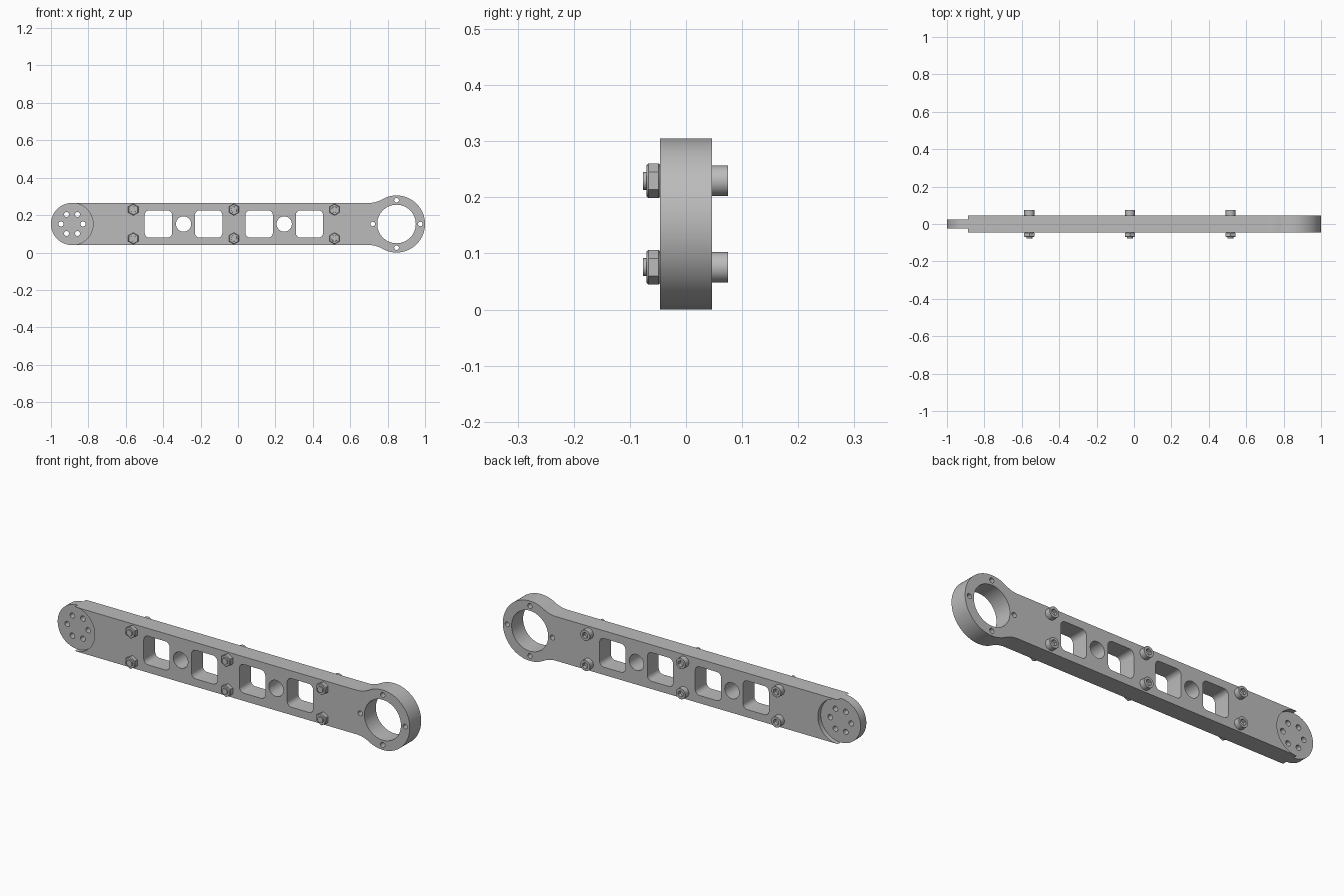
import bpy, bmesh
from math import sin, cos, pi, radians, sqrt, atan2

cube = bpy.data.objects.get("Cube")
if cube:
    bpy.data.objects.remove(cube, do_unlink=True)

steel = bpy.data.materials.new("grey metal")
steel.use_nodes = True
grey = (0.5, 0.5, 0.5, 1)
steel.diffuse_color = grey
steel.node_tree.nodes["Principled BSDF"].inputs["Base Color"].default_value = grey

MID = 0.1525                     # height of the arm's centre line
HALF = 0.1125                    # half height of the bar
DISC_X, RING_X = -0.8875, 0.8475
RING_R, BORE_R = 0.1525, 0.103
CORE, FACE = 0.023, 0.046        # half thickness of core and of whole arm


def arc(x, z, r, start, end, n):
    """Points along an arc, angles in radians."""
    angles = [start + (end - start) * i / n for i in range(n + 1)]
    return [(x + r * cos(a), z + r * sin(a)) for a in angles]


def circle(x, z, r, n=32, turn=0):
    return arc(x, z, r, turn, turn + 2 * pi, n)[:-1]


def rounded_square(x, z, half, r):
    pts = []
    for i, (sx, sz) in enumerate([(1, 1), (-1, 1), (-1, -1), (1, -1)]):
        pts += arc(x + sx * (half - r), z + sz * (half - r), r, i * pi / 2, (i + 1) * pi / 2, 6)
    return pts


def slab(name, loops, y0, y1, bevel=0):
    """Extrude an outline with holes between two depths."""
    curve = bpy.data.curves.new(name, "CURVE")
    curve.dimensions = "2D"
    curve.fill_mode = "BOTH"
    curve.extrude = (y1 - y0) / 2
    for loop in loops:
        spline = curve.splines.new("POLY")
        spline.points.add(len(loop) - 1)
        for p, (x, z) in zip(spline.points, loop):
            p.co = (x, z, 0, 1)
        spline.use_cyclic_u = True
    temp = bpy.data.objects.new(name, curve)
    bpy.context.collection.objects.link(temp)
    graph = bpy.context.evaluated_depsgraph_get()
    mesh = bpy.data.meshes.new_from_object(temp.evaluated_get(graph))
    bpy.data.objects.remove(temp, do_unlink=True)

    # Stand the slab upright and weld its caps to its walls
    bm = bmesh.new()
    bm.from_mesh(mesh)
    for v in bm.verts:
        x, z, depth = v.co
        v.co = (x, (y0 + y1) / 2 - depth, z)
    bmesh.ops.remove_doubles(bm, verts=bm.verts, dist=1e-5)
    bmesh.ops.recalc_face_normals(bm, faces=bm.faces)
    bm.to_mesh(mesh)
    bm.free()
    mesh.name = name
    mesh.materials.clear()
    mesh.materials.append(steel)

    ob = bpy.data.objects.new(name, mesh)
    bpy.context.collection.objects.link(ob)
    bpy.ops.object.select_all(action="DESELECT")
    ob.select_set(True)
    bpy.context.view_layer.objects.active = ob
    bpy.ops.object.shade_smooth_by_angle(angle=radians(30))
    if bevel:
        mod = ob.modifiers.new("edge chamfer", "BEVEL")
        mod.width = bevel
        mod.segments = 1
        mod.limit_method = "ANGLE"
        mod.angle_limit = radians(75)
    return ob


# Shared right-hand outline: bar, filleted neck and ring, bottom to top
FILLET = 0.14
reach = sqrt((RING_R + FILLET) ** 2 - (HALF + FILLET) ** 2)
tangent = atan2(HALF + FILLET, reach)
neck_x = RING_X - reach
lower = arc(neck_x, MID - HALF - FILLET, FILLET, pi / 2, tangent, 8)
ring = arc(RING_X, MID, RING_R, tangent - pi, pi - tangent, 56)
upper = [(x, 2 * MID - z) for x, z in reversed(lower)]
bar = lower + ring[1:-1] + upper

# Openings through the bar and ring
openings = [rounded_square(x, MID, 0.073, 0.025) for x in (-0.426, -0.157, 0.113, 0.382)]
openings += [circle(x, MID, 0.041, 24) for x in (-0.291, 0.247)]
openings.append(circle(RING_X, MID, BORE_R, 56))
for i in range(4):
    a = i * pi / 2
    openings.append(circle(RING_X + 0.127 * cos(a), MID + 0.127 * sin(a), 0.0125, 16))

# Core layer ends in a drilled disc
disc_holes = [circle(DISC_X + 0.059 * cos(i * pi / 3), MID + 0.059 * sin(i * pi / 3), 0.0135, 16)
              for i in range(6)]
disc_end = arc(DISC_X, MID, HALF, pi / 2, pi * 3 / 2, 32)
slab("core_plate", [bar + disc_end] + openings + disc_holes, -CORE, CORE)

# Outer layers are scooped out around the disc
scoop = arc(DISC_X, MID, HALF, pi / 2, -pi / 2, 32)
slab("front_plate", [bar + scoop] + openings, -FACE, -CORE)
slab("back_plate", [bar + scoop] + openings, CORE, FACE)

# Bolt set: socket head at the back, nut and shank tip at the front
head = slab("bolt_head", [circle(0, 0, 0.027), circle(0, 0, 0.0155, 6, pi / 6)], FACE, 0.075, 0.002)
shank = slab("bolt_shank", [circle(0, 0, 0.016, 24)], -0.077, 0.058, 0.002)
nut = slab("nut", [circle(0, 0, 0.031, 6, pi / 2)], -0.07, -FACE, 0.003)
spots = [(x, MID + s * 0.077) for x in (-0.56, -0.022, 0.516) for s in (1, -1)]
for part in (head, shank, nut):
    for i, (x, z) in enumerate(spots):
        ob = part if i == 0 else part.copy()
        if i:
            bpy.context.collection.objects.link(ob)
        ob.location = (x, 0, z)
